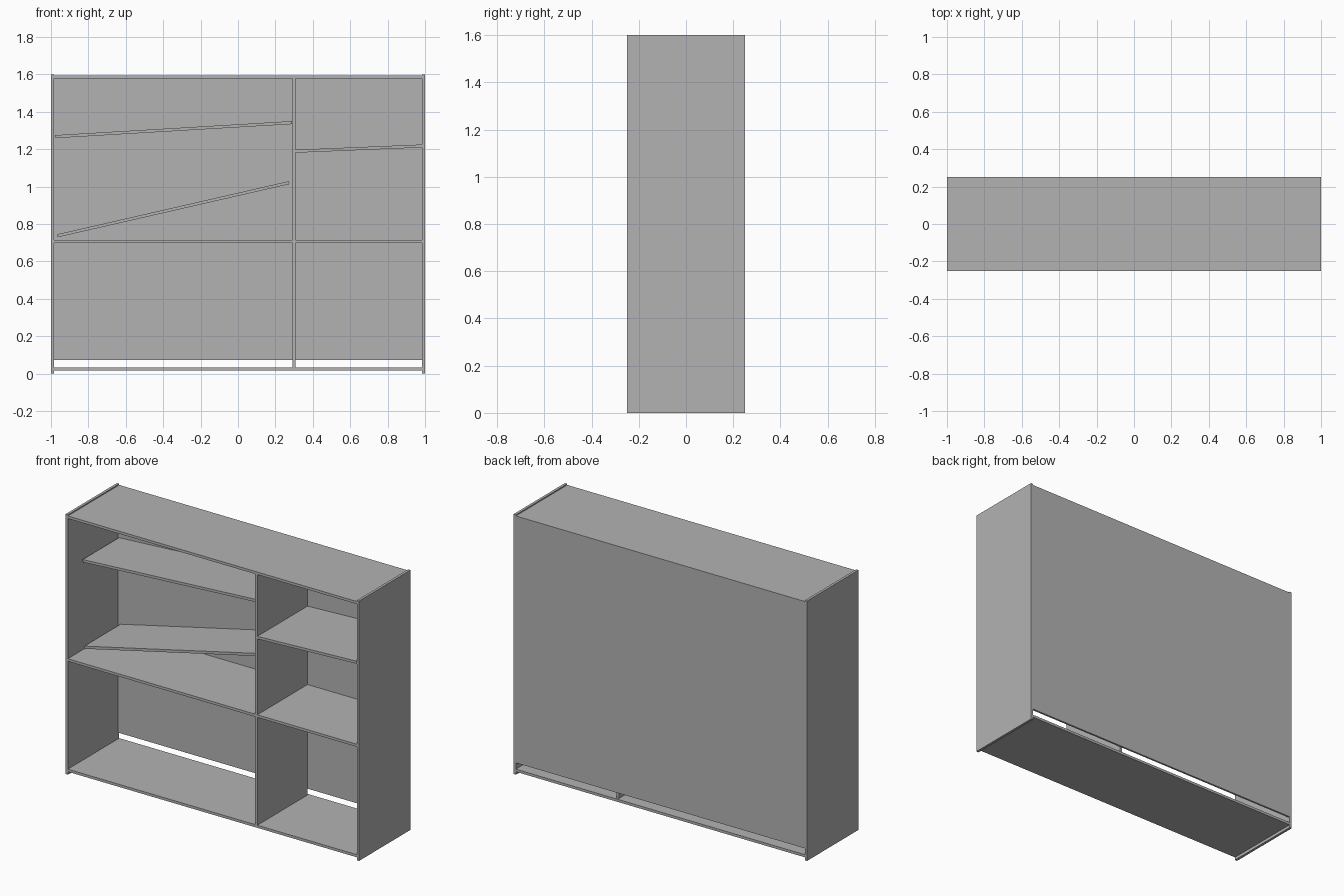
import bpy
import math

if "Cube" in bpy.data.objects:
    bpy.data.objects.remove(bpy.data.objects["Cube"], do_unlink=True)

# Single painted-board colour
GREY = (0.45, 0.45, 0.45, 1)
mat = bpy.data.materials.new("grey_board")
mat.use_nodes = True
mat.diffuse_color = GREY
mat.node_tree.nodes["Principled BSDF"].inputs["Base Color"].default_value = GREY

T = 0.016          # board thickness
FRONT, BACK = -0.25, 0.25
PANEL = 0.012      # back panel thickness
INNER = 1 - T      # inside face of the sides


def board(name, x, y, z, tilt=0):
    """Box from (low, high) spans, turned about the depth axis."""
    spans = (x, y, z)
    bpy.ops.mesh.primitive_cube_add(size=1, location=[(a + b) / 2 for a, b in spans])
    ob = bpy.context.object
    ob.name = name
    ob.scale = [b - a for a, b in spans]
    ob.rotation_euler.y = tilt
    ob.data.materials.append(mat)
    return ob


def sloped_shelf(name, start, end, front):
    """Shelf whose centre line runs between two (x, z) points."""
    dx, dz = end[0] - start[0], end[1] - start[1]
    cx, cz = (start[0] + end[0]) / 2, (start[1] + end[1]) / 2
    half = math.hypot(dx, dz) / 2
    board(name, (cx - half, cx + half), (front, BACK - PANEL),
          (cz - T / 2, cz + T / 2), -math.atan2(dz, dx))


depth = (FRONT, BACK)
inside = (FRONT, BACK - PANEL)

# Outer frame
board("left_side", (INNER, 1), depth, (0, 1.6))
board("right_side", (-1, -INNER), depth, (0, 1.6))
board("top_board", (-INNER, INNER), depth, (1.577, 1.593))
board("bottom_board", (-INNER, INNER), depth, (0.018, 0.034))

# Back panel leaves a slot above the bottom board
board("back_panel", (-INNER, INNER), (BACK - PANEL, BACK), (0.073, 1.577))

# Divider and level shelves
board("divider", (0.291, 0.307), inside, (0.034, 1.577))
board("wide_middle_shelf", (-INNER, 0.291), inside, (0.698, 0.714))
board("narrow_middle_shelf", (0.307, INNER), inside, (0.698, 0.714))

# Sloped shelves; the wide ones are set back from the front
sloped_shelf("upper_sloped_shelf", (-0.977, 1.267), (0.289, 1.342), -0.115)
sloped_shelf("lower_sloped_shelf", (-0.965, 0.737), (0.273, 1.021), -0.115)
sloped_shelf("narrow_sloped_shelf", (0.307, 1.189), (INNER, 1.217), FRONT)
